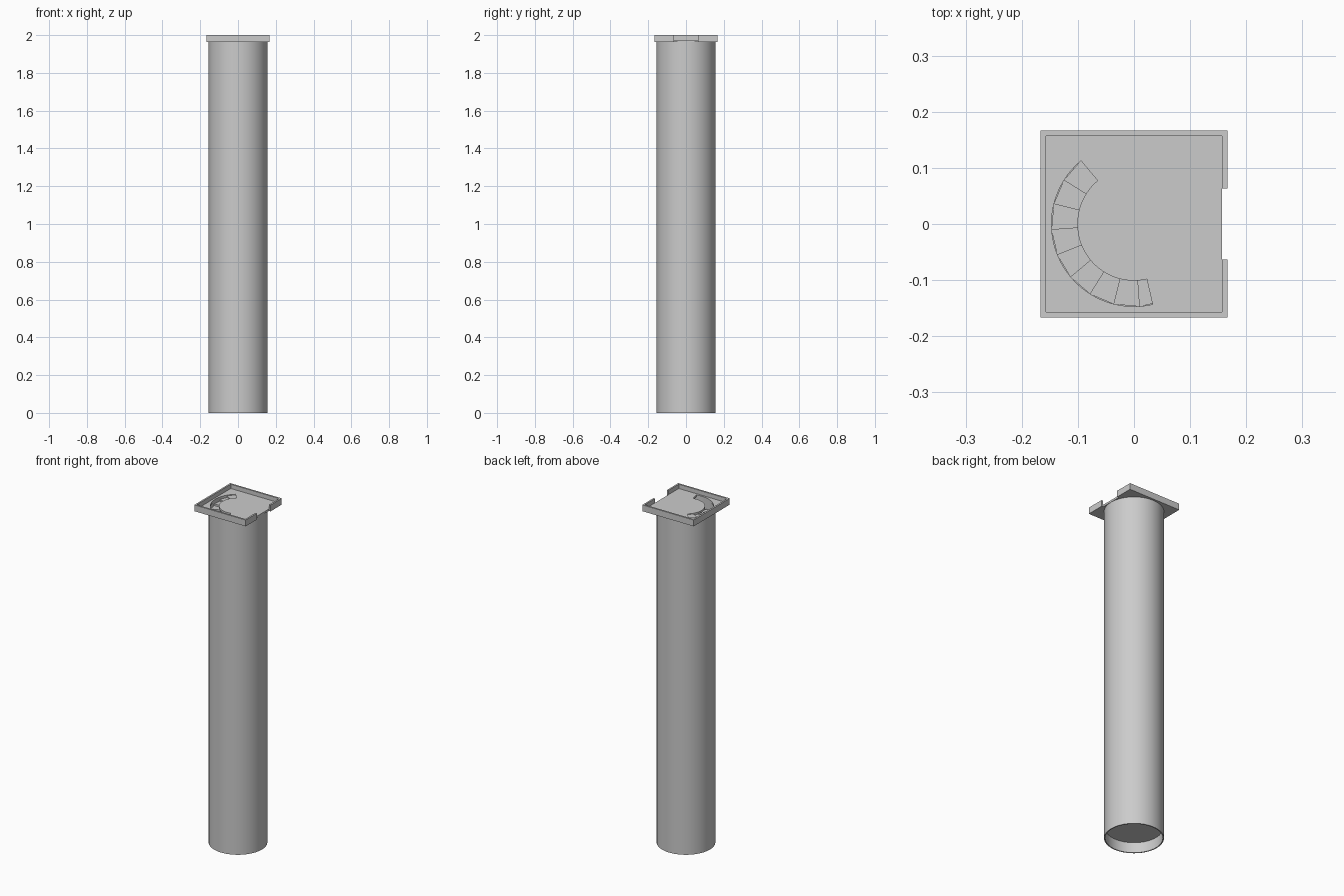
import bpy, bmesh
from math import sin, cos, radians, pi

if "Cube" in bpy.data.objects:
    bpy.data.objects.remove(bpy.data.objects["Cube"])

TOP = 1.963          # underside of the platform
FLOOR = 1.975        # walking surface of the platform
HALF, WALL = 0.167, 0.010


def make(name, verts, faces, smooth=False):
    mesh = bpy.data.meshes.new(name)
    mesh.from_pydata(verts, [], faces)
    bm = bmesh.new()
    bm.from_mesh(mesh)
    bmesh.ops.recalc_face_normals(bm, faces=bm.faces)
    bm.to_mesh(mesh)
    bm.free()
    ob = bpy.data.objects.new(name, mesh)
    bpy.context.collection.objects.link(ob)
    if smooth:
        bpy.ops.object.select_all(action='DESELECT')
        ob.select_set(True)
        bpy.context.view_layer.objects.active = ob
        bpy.ops.object.shade_smooth_by_angle(angle=radians(35))
    return ob


def prism(name, outline, z0, z1):
    """Extrude a flat outline between two heights."""
    n = len(outline)
    verts = [(x, y, z) for z in (z0, z1) for x, y in outline]
    faces = [list(range(n)), list(range(n, 2 * n))]
    faces += [[i, (i + 1) % n, n + (i + 1) % n, n + i] for i in range(n)]
    return make(name, verts, faces)


def lathe(name, profile, n=64):
    """Revolve a closed profile of (radius, height) around z."""
    m = len(profile)
    verts = [(r * cos(2 * pi * i / n), r * sin(2 * pi * i / n), z)
             for i in range(n) for r, z in profile]
    faces = [[i * m + j, i * m + (j + 1) % m,
              (i + 1) % n * m + (j + 1) % m, (i + 1) % n * m + j]
             for i in range(n) for j in range(m)]
    return make(name, verts, faces, smooth=True)


def arc(r0, r1, a0, a1, steps):
    """Outline of a ring sector, angles in degrees."""
    angs = [radians(a0 + (a1 - a0) * i / steps) for i in range(steps + 1)]
    return ([(r1 * cos(a), r1 * sin(a)) for a in angs] +
            [(r0 * cos(a), r0 * sin(a)) for a in reversed(angs)])


# Hollow round tower shaft
lathe("tower_shaft", [(0.156, 0), (0.156, TOP), (0.150, TOP), (0.150, 0)])

# Ground floor disc inside the shaft
prism("ground_floor", [(0.151 * cos(i * pi / 32), 0.151 * sin(i * pi / 32))
                       for i in range(64)], 0.060, 0.070)

# Square platform with a curved stair opening
inner = HALF - WALL
floor = prism("platform_floor", [(-inner, -inner), (inner, -inner),
                                 (inner, inner), (-inner, inner)], TOP, FLOOR)
cutter = prism("stair_opening_cutter", arc(0.101, 0.147, 130, 283, 36), 1.9, 2.05)
cutter.hide_render = True
cutter.hide_set(True)
cut = floor.modifiers.new("opening", 'BOOLEAN')
cut.object, cut.operation, cut.solver = cutter, 'DIFFERENCE', 'EXACT'

# Parapet as one C-shaped wall with a gap on the right side
gap = 0.063
prism("parapet", [(HALF, gap), (HALF, HALF), (-HALF, HALF), (-HALF, -HALF),
                  (HALF, -HALF), (HALF, -gap), (inner, -gap), (inner, -inner),
                  (-inner, -inner), (-inner, inner), (inner, inner), (inner, gap)],
      TOP, 2.0)

# Spiral staircase winding down inside the shaft, twenty steps per turn
rise, turn = 0.010, 18
verts, faces = [], []
count = int((FLOOR - 0.07) / rise)
for k in range(count):
    z1 = FLOOR - 0.004 - rise * k
    quad = arc(0.097, 0.1475, 130 + turn * k, 130 + turn * (k + 1), 1)
    b = len(verts)
    verts += [(x, y, z) for z in (z1 - 0.012, z1) for x, y in quad]
    faces += [[b, b + 1, b + 2, b + 3], [b + 4, b + 5, b + 6, b + 7]]
    faces += [[b + i, b + (i + 1) % 4, b + 4 + (i + 1) % 4, b + 4 + i] for i in range(4)]
make("spiral_steps", verts, faces)
